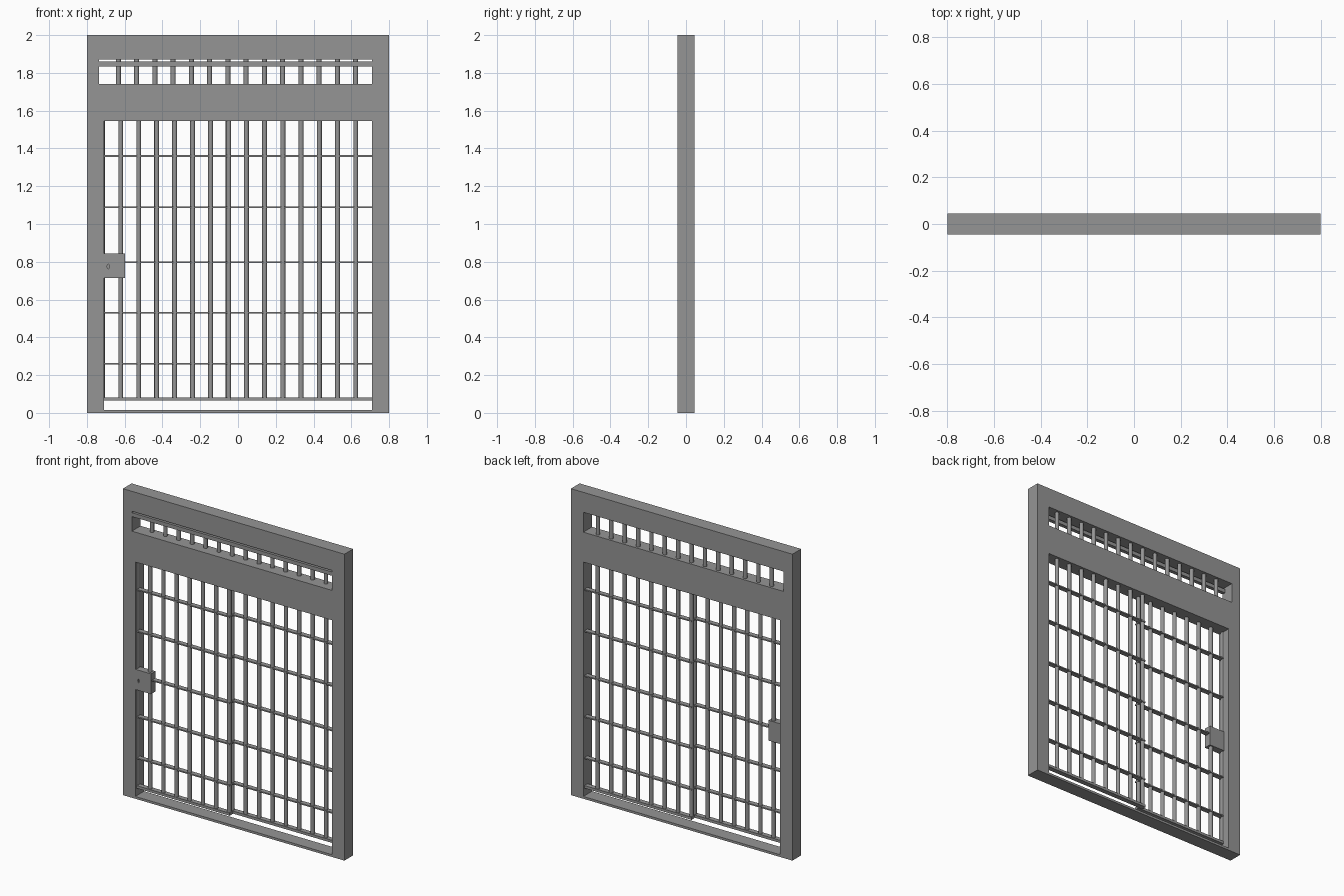
import bpy
import math

cube = bpy.data.objects.get("Cube")
if cube:
    bpy.data.objects.remove(cube, do_unlink=True)

steel = bpy.data.materials.new("grey_steel")
steel.use_nodes = True
GREY = (0.3, 0.3, 0.3, 1)
steel.diffuse_color = GREY
steel.node_tree.nodes["Principled BSDF"].inputs["Base Color"].default_value = GREY


def finish(obj, name):
    obj.name = name
    obj.data.materials.clear()
    obj.data.materials.append(steel)
    return obj


def box(name, x, y, z):
    """Box from (low, high) pairs on each axis."""
    centre = [sum(pair) / 2 for pair in (x, y, z)]
    bpy.ops.mesh.primitive_cube_add(size=1, location=centre)
    obj = bpy.context.object
    obj.scale = [pair[1] - pair[0] for pair in (x, y, z)]
    finish(obj, name)


def rod(name, x, y, z0, z1):
    """Upright round bar."""
    bpy.ops.mesh.primitive_cylinder_add(vertices=16, radius=0.013, depth=z1 - z0,
                                        location=(x, y, (z0 + z1) / 2))
    bpy.ops.object.shade_smooth_by_angle(angle=math.radians(40))
    finish(bpy.context.object, name)


def rect(x0, x1, z0, z1):
    return [(x0, z0), (x1, z0), (x1, z1), (x0, z1)]


def panel(name, outlines, y0, y1):
    """Flat panel: first outline is the edge, the others are holes."""
    curve = bpy.data.curves.new(name, "CURVE")
    curve.dimensions = "2D"
    curve.fill_mode = "BOTH"
    curve.extrude = (y1 - y0) / 2
    for outline in outlines:
        spline = curve.splines.new("POLY")
        spline.points.add(len(outline) - 1)
        for point, (x, z) in zip(spline.points, outline):
            point.co = (x, z, 0, 1)
        spline.use_cyclic_u = True
    obj = bpy.data.objects.new(name, curve)
    bpy.context.collection.objects.link(obj)
    obj.location.y = (y0 + y1) / 2
    obj.rotation_euler.x = math.pi / 2
    bpy.ops.object.select_all(action="DESELECT")
    obj.select_set(True)
    bpy.context.view_layer.objects.active = obj
    bpy.ops.object.convert(target="MESH")
    bpy.ops.object.shade_flat()
    finish(bpy.context.object, name)


# Wall frame with the doorway and the transom window
panel("frame", [rect(-0.8, 0.8, 0, 2),
                rect(-0.71, 0.71, 0.015, 1.545),
                rect(-0.735, 0.71, 1.74, 1.87)], -0.045, 0.045)

# Transom bars and the rail in front of them
for i in range(14):
    rod(f"transom_bar_{i + 1}", -0.633 + i * 0.0966, 0.018, 1.73, 1.88)
box("transom_rail", (-0.74, 0.715), (-0.043, -0.019), (1.834, 1.859))


def gate(name, x0, x1, y, first, step):
    """Barred gate leaf with flat cross strips and a bottom rail."""
    depth = (y - 0.016, y + 0.016)
    for i in range(8):
        rod(f"{name}_bar_{i + 1}", first + i * step, y, 0.075, 1.56)
    for i, z in enumerate((0.26, 0.53, 0.797, 1.088, 1.36)):
        box(f"{name}_strip_{i + 1}", (x0, x1), depth, (z - 0.004, z + 0.004))
    box(f"{name}_bottom_rail", (x0, x1), depth, (0.065, 0.082))


# Fixed and sliding leaves, one behind the other
gate("front_gate", -0.72, -0.036, -0.018, -0.716, 0.0952)
gate("rear_gate", -0.064, 0.72, 0.018, -0.052, 0.0965)

# Lock case with a keyhole in its face plate
keyhole = [(-0.687 + 0.006 * math.cos(a), 0.775 + 0.013 * math.sin(a))
           for a in (i * math.pi / 4 for i in range(8))]
box("lock_case", (-0.72, -0.597), (-0.037, 0.002), (0.713, 0.845))
panel("lock_plate", [rect(-0.71, -0.597, 0.713, 0.845), keyhole], -0.045, -0.037)
